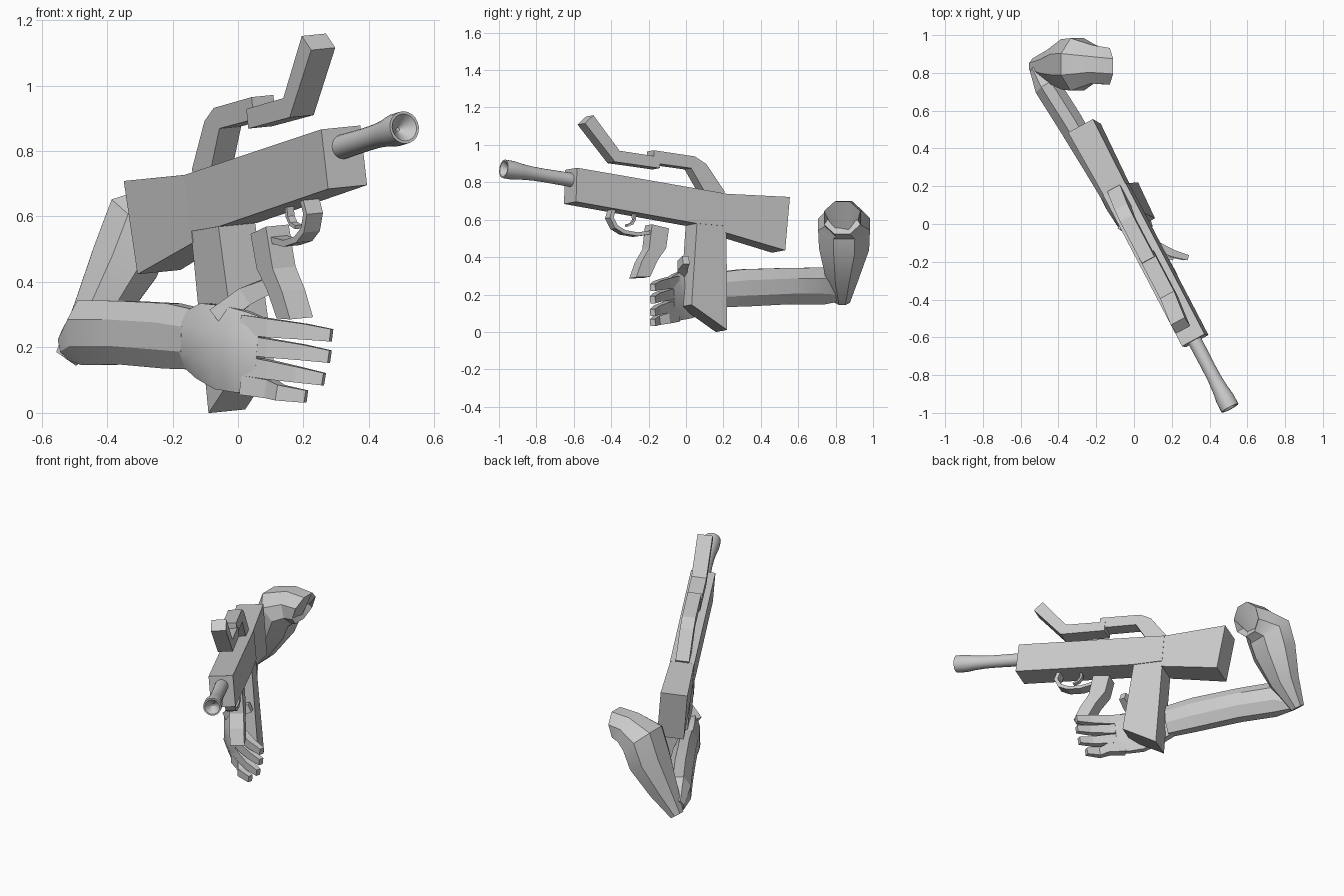
import bpy, bmesh, math
from mathutils import Vector

cube = bpy.data.objects.get("Cube")
if cube:
    bpy.data.objects.remove(cube, do_unlink=True)

grey = bpy.data.materials.new("plain grey")
grey.use_nodes = True
grey.diffuse_color = (0.6, 0.6, 0.6, 1)
grey.node_tree.nodes["Principled BSDF"].inputs["Base Color"].default_value = (0.6, 0.6, 0.6, 1)

# The rifle lies in a tilted plane; side points are (y, z) in that plane
SIDE = Vector((1, 0.54, 0.1)).normalized()


def on_plane(y, z, offset=0):
    return Vector((0.004 - 0.54 * y - 0.1 * (z - 0.65), y, z)) + SIDE * offset


def finish(name, bm, smooth=0):
    bmesh.ops.recalc_face_normals(bm, faces=bm.faces)
    mesh = bpy.data.meshes.new(name)
    bm.to_mesh(mesh)
    bm.free()
    mesh.materials.append(grey)
    obj = bpy.data.objects.new(name, mesh)
    bpy.context.collection.objects.link(obj)
    if smooth:
        bpy.ops.object.select_all(action="DESELECT")
        obj.select_set(True)
        bpy.context.view_layer.objects.active = obj
        bpy.ops.object.shade_smooth_by_angle(angle=math.radians(smooth))
    return obj


def slab(name, profile, half):
    """Extrude a side profile across the rifle; half is one width or one per point."""
    bm = bmesh.new()
    widths = half if isinstance(half, list) else [half] * len(profile)
    a = [bm.verts.new(on_plane(y, z, -w)) for (y, z), w in zip(profile, widths)]
    b = [bm.verts.new(on_plane(y, z, w)) for (y, z), w in zip(profile, widths)]
    bm.faces.new(a)
    bm.faces.new(b[::-1])
    for i in range(len(a)):
        j = (i + 1) % len(a)
        bm.faces.new((a[i], a[j], b[j], b[i]))
    return finish(name, bm)


def strip(name, path, thick, half):
    """Flat band following a side path."""
    pts = [Vector(p) for p in path]
    outer, inner = [], []
    for i, p in enumerate(pts):
        t = (pts[min(i + 1, len(pts) - 1)] - pts[max(i - 1, 0)]).normalized()
        n = Vector((-t.y, t.x)) * thick / 2
        outer.append(tuple(p + n))
        inner.append(tuple(p - n))
    return slab(name, outer + inner[::-1], half)


def loft(name, rings, sides, smooth=0, across=None, turn=0.0, cap_end=True):
    """Join rings of (centre, radius across, radius up) square to the path."""
    bm = bmesh.new()
    cs = [Vector(r[0]) for r in rings]
    loops = []
    for i, (c, ra, ru) in enumerate(rings):
        axis = (cs[min(i + 1, len(cs) - 1)] - cs[max(i - 1, 0)]).normalized()
        if across:
            u = Vector(across)
            u = (u - axis * u.dot(axis)).normalized()
        else:
            u = axis.cross(Vector((0, 0, 1))).normalized()
        v = u.cross(axis)
        ring = []
        for k in range(sides):
            a = math.tau * (k + turn) / sides
            ring.append(bm.verts.new(cs[i] + u * ra * math.cos(a) + v * ru * math.sin(a)))
        loops.append(ring)
    for p, q in zip(loops, loops[1:]):
        for k in range(sides):
            m = (k + 1) % sides
            bm.faces.new((p[k], p[m], q[m], q[k]))
    bm.faces.new(loops[0])
    if cap_end:
        bm.faces.new(loops[-1])
    return finish(name, bm, smooth)


# Rifle: receiver, rear post and stock
slab("receiver", [(-0.615, 0.872), (0.185, 0.733), (0.185, 0.56), (0.02, 0.575), (-0.62, 0.69)], 0.068)
slab("rear_post", [(0.185, 0.733), (0.19, 0.005), (0.0, 0.14), (0.03, 0.6), (0.03, 0.7)], 0.064)
slab("stock", [(0.18, 0.733), (0.52, 0.715), (0.495, 0.43), (0.18, 0.525)], [0.066, 0.075, 0.075, 0.066])

# Raised top handle in two overlapping pieces
slab("top_handle_rear", [(-0.19, 0.968), (0.03, 0.935), (0.09, 0.895), (0.19, 0.745), (0.17, 0.72),
                         (0.08, 0.75), (0.01, 0.872), (-0.19, 0.9)], 0.038)
slab("top_handle_front", [(-0.515, 1.155), (-0.375, 0.965), (-0.16, 0.932), (-0.16, 0.872),
                          (-0.4, 0.906), (-0.56, 1.112)], 0.042)

# Guard, trigger and front grip
strip("trigger_guard", [(-0.395, 0.66), (-0.41, 0.61), (-0.385, 0.56), (-0.34, 0.532),
                        (-0.27, 0.52), (-0.2, 0.53)], 0.02, 0.028)
strip("trigger", [(-0.28, 0.645), (-0.278, 0.6), (-0.292, 0.578), (-0.32, 0.568)], 0.012, 0.012)
slab("front_grip", [(-0.2, 0.572), (-0.11, 0.55), (-0.125, 0.444), (-0.17, 0.38), (-0.21, 0.292),
                    (-0.285, 0.289), (-0.255, 0.374), (-0.215, 0.444)], 0.04)

# Barrel with a flared, hollow muzzle
base, tip = on_plane(-0.58, 0.807), on_plane(-0.975, 0.872)
steps = [(0, 0.038), (0.45, 0.036), (0.6, 0.037), (0.75, 0.042), (0.87, 0.05), (1, 0.05),
         (0.999, 0.042), (0.9, 0.006)]
bm = bmesh.new()
axis = (tip - base).normalized()
u = axis.cross(Vector((0, 0, 1))).normalized()
v = u.cross(axis)
loops = []
for t, r in steps:
    loops.append([bm.verts.new(base.lerp(tip, t) + (u * math.cos(a) + v * math.sin(a)) * r)
                  for a in (math.tau * k / 20 for k in range(20))])
for p, q in zip(loops, loops[1:]):
    for k in range(20):
        m = (k + 1) % 20
        bm.faces.new((p[k], p[m], q[m], q[k]))
bm.faces.new(loops[0])
bm.faces.new(loops[-1])
finish("barrel", bm, 35)

# Arm: forearm, then upper arm bending over to an open end
loft("forearm", [((-0.52, 0.82, 0.205), 0.035, 0.05), ((-0.46, 0.73, 0.245), 0.075, 0.108),
                 ((-0.34, 0.54, 0.245), 0.075, 0.105), ((-0.2, 0.3, 0.235), 0.068, 0.108),
                 ((-0.125, 0.16, 0.225), 0.06, 0.1)], 8, 25, turn=0.5)
loft("upper_arm", [((-0.525, 0.835, 0.165), 0.045, 0.04), ((-0.43, 0.835, 0.3), 0.095, 0.085),
                   ((-0.345, 0.845, 0.46), 0.145, 0.115), ((-0.3, 0.845, 0.575), 0.15, 0.125),
                   ((-0.215, 0.845, 0.605), 0.11, 0.105), ((-0.14, 0.835, 0.61), 0.105, 0.1),
                   ((-0.2, 0.845, 0.6), 0.075, 0.075)],
     8, 25, across=(0, 1, 0), turn=0.5, cap_end=False)

# Hand wrapped around the post
loft("palm", [((-0.15, 0.19, 0.225), 0.05, 0.09), ((-0.105, 0.1, 0.22), 0.05, 0.125),
              ((-0.045, 0.0, 0.2), 0.045, 0.14), ((0.02, -0.055, 0.185), 0.038, 0.135),
              ((0.07, -0.085, 0.18), 0.028, 0.12)], 8, 30, turn=0.5)
for name, z0, z1, reach in (("index", 0.27, 0.237, 0.285), ("middle", 0.21, 0.172, 0.28),
                            ("ring", 0.145, 0.103, 0.262), ("little", 0.085, 0.05, 0.208)):
    path = [(0.02, -0.055), (0.1, -0.105), (reach - 0.08, -0.155), (reach, -0.178)]
    sizes = [(0.036, 0.042), (0.034, 0.04), (0.027, 0.034), (0.02, 0.027)]
    loft(name + "_finger", [((x, y, z0 + (z1 - z0) * i / 3), a, b)
                            for i, ((x, y), (a, b)) in enumerate(zip(path, sizes))], 4, turn=0.5)
loft("thumb", [((-0.06, 0.0, 0.29), 0.045, 0.045), ((0.02, -0.02, 0.355), 0.036, 0.042),
               ((0.085, 0.0, 0.385), 0.025, 0.034)], 4, turn=0.5)
